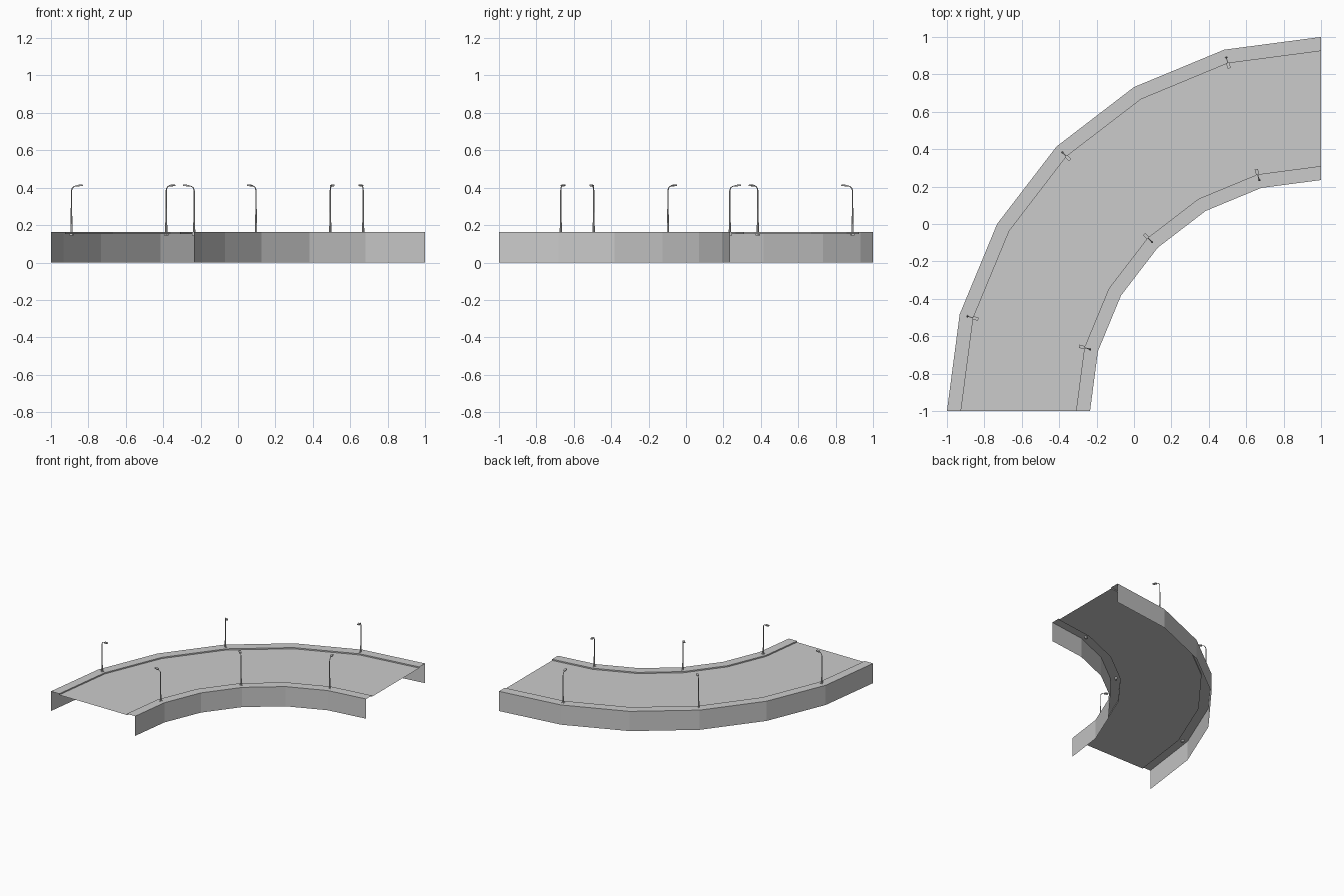
import bpy, bmesh, math
from mathutils import Vector, Matrix

if "Cube" in bpy.data.objects:
    bpy.data.objects.remove(bpy.data.objects["Cube"])

CENTRE = Vector((1, -1, 0))   # centre of the bend
SEGMENTS = 6
TOP, DECK = 0.162, 0.152


def finish(bm, name, normals=False):
    if normals:
        bmesh.ops.recalc_face_normals(bm, faces=bm.faces)
    mesh = bpy.data.meshes.new(name)
    bm.to_mesh(mesh)
    bm.free()
    ob = bpy.data.objects.new(name, mesh)
    bpy.context.collection.objects.link(ob)
    return ob


def polar(r, a, z):
    return CENTRE + Vector((-r * math.cos(a), r * math.sin(a), z))


def sweep(name, profile):
    """Sweep an open (radius, z) profile, listed inside to outside, round the bend."""
    bm = bmesh.new()
    rows = [[bm.verts.new(polar(r, math.radians(90) * i / SEGMENTS, z)) for r, z in profile]
            for i in range(SEGMENTS + 1)]
    for a, b in zip(rows, rows[1:]):
        for j in range(len(profile) - 1):
            bm.faces.new((a[j], b[j], b[j + 1], a[j + 1]))
    bmesh.ops.reverse_faces(bm, faces=bm.faces) if bm.faces[:][0].normal.z < 0 else None
    return finish(bm, name)


def tube(bm, path, sides=6):
    """Tube through (x, z, radius) points lying in the local xz plane."""
    rings = []
    for i, (x, z, r) in enumerate(path):
        p, q = path[max(i - 1, 0)], path[min(i + 1, len(path) - 1)]
        t = Vector((q[0] - p[0], 0, q[1] - p[1])).normalized()
        side = Vector((0, 1, 0))
        up = side.cross(t)
        rings.append([bm.verts.new(Vector((x, 0, z)) + r * (
            up * math.cos(2 * math.pi * k / sides) + side * math.sin(2 * math.pi * k / sides)))
            for k in range(sides)])
    for a, b in zip(rings, rings[1:]):
        for k in range(sides):
            n = (k + 1) % sides
            bm.faces.new((a[k], a[n], b[n], b[k]))
    bm.faces.new(rings[0])
    bm.faces.new(rings[-1])


def box(bm, loc, size, tilt=0):
    m = Matrix.Translation(loc) @ Matrix.Rotation(tilt, 4, 'Y') @ Matrix.Diagonal((*size, 1))
    return bmesh.ops.create_cube(bm, size=1, matrix=m)["verts"]


def street_lamp(name, radius, angle, outward):
    bm = bmesh.new()
    # foot and thicker lower sleeve
    box(bm, (0, 0, 0.154), (0.016, 0.02, 0.02))
    tube(bm, [(0, 0.15, 0.0065), (0, 0.215, 0.0055)])
    # pole with bent arm
    tube(bm, [(0, 0.21, 0.0045), (0, 0.385, 0.0035), (0.004, 0.398, 0.003),
              (0.014, 0.407, 0.0025), (0.034, 0.411, 0.0025)])
    # lamp head
    box(bm, (0.045, 0, 0.412), (0.03, 0.017, 0.008), -0.06)
    lamp = finish(bm, name, True)
    lamp.location = polar(radius, angle, 0)
    lamp.rotation_euler.z = math.pi - angle + (0 if outward else math.pi)


# road surface, and pavements with their outer skirts and kerb steps
sweep("road_deck", [(1.31, DECK), (1.925, DECK)])
sweep("inner_pavement", [(1.235, 0), (1.235, TOP), (1.31, TOP), (1.31, DECK)])
sweep("outer_pavement", [(1.925, DECK), (1.925, TOP), (2, TOP), (2, 0)])

# three lamps on each pavement, arms over the road
for deg in (15, 45, 75):
    a = math.radians(deg)
    street_lamp(f"outer_lamp_{deg}", 1.957, a, False)
    street_lamp(f"inner_lamp_{deg}", 1.278, a, True)
